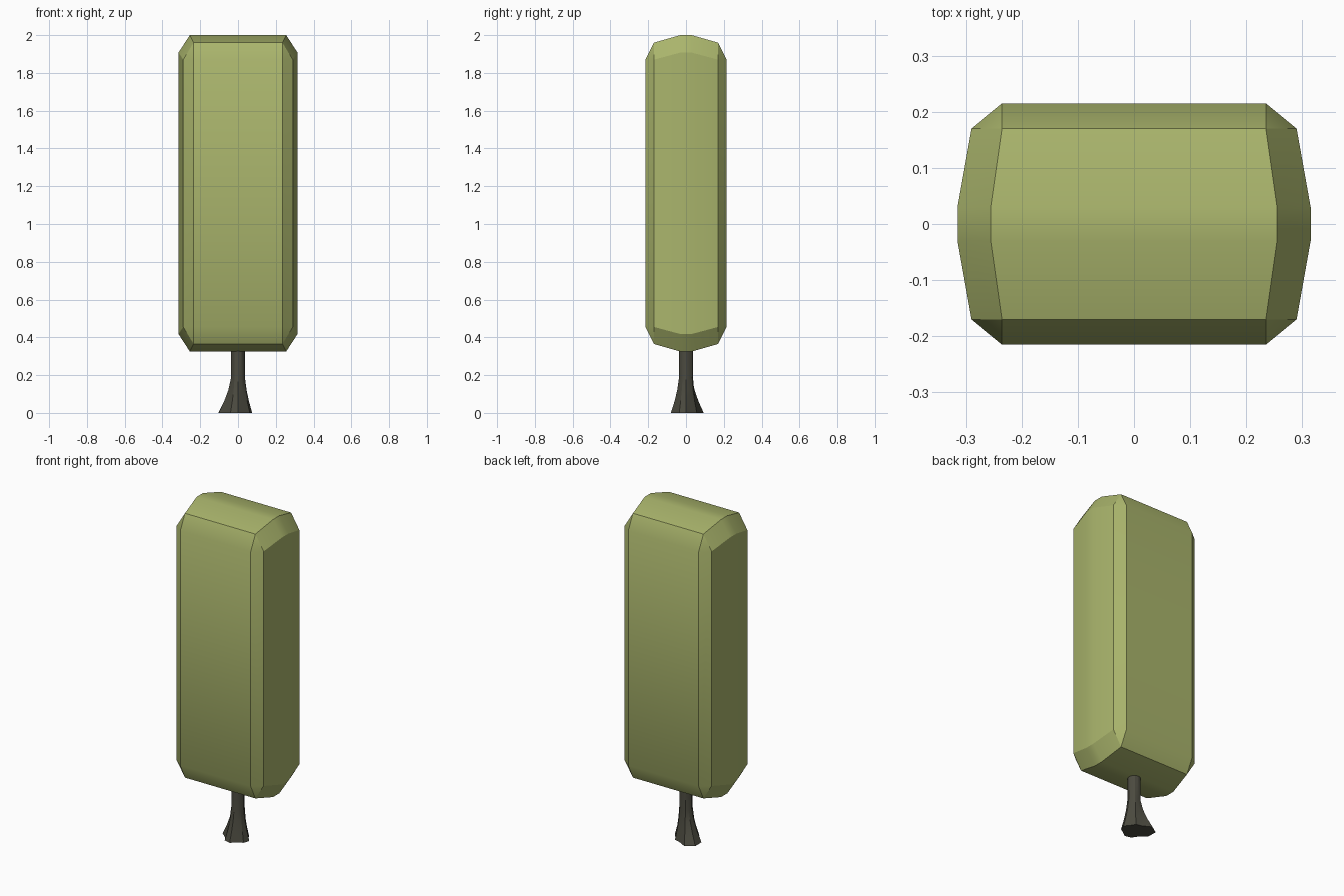
import bpy, bmesh
from math import cos, sin, radians

if "Cube" in bpy.data.objects:
    bpy.data.objects.remove(bpy.data.objects["Cube"])


def finish(name, bm, color, angle):
    bmesh.ops.recalc_face_normals(bm, faces=bm.faces)
    mesh = bpy.data.meshes.new(name)
    bm.to_mesh(mesh)
    bm.free()
    obj = bpy.data.objects.new(name, mesh)
    bpy.context.collection.objects.link(obj)
    mat = bpy.data.materials.new(name + "_colour")
    mat.diffuse_color = (*color, 1)
    mat.use_nodes = True
    mat.node_tree.nodes["Principled BSDF"].inputs["Base Color"].default_value = mat.diffuse_color
    mesh.materials.append(mat)
    bpy.ops.object.select_all(action='DESELECT')
    obj.select_set(True)
    bpy.context.view_layer.objects.active = obj
    bpy.ops.object.shade_smooth_by_angle(angle=radians(angle))
    return obj


# Crown: chamfered block, the convex hull of three mirrored corner sections
# (y, outer x, outer half height, inner x, inner half height)
MID = 1.1625
corners = []
for y, xo, zo, xi, zi in [(0.17, 0.29, 0.7075, 0.235, 0.7975),
                          (0.03, 0.315, 0.745, 0.255, 0.8375)]:
    corners += [(xo, y, zo), (xi, y, zi)]
corners.append((0.235, 0.215, 0.7075))
bm = bmesh.new()
for x, y, z in corners:
    for sx in (-1, 1):
        for sy in (-1, 1):
            for sz in (-1, 1):
                bm.verts.new((sx * x, sy * y, MID + sz * z))
bmesh.ops.convex_hull(bm, input=bm.verts)
bmesh.ops.dissolve_limit(bm, angle_limit=radians(3), verts=bm.verts, edges=bm.edges)
finish("crown", bm, (0.40, 0.46, 0.15), 30)

# Trunk: round stem flaring into an uneven root foot
R = 0.037
foot = [0.075, 0.058, 0.066, 0.065, 0.108, 0.12,
        0.103, 0.072, 0.08, 0.08, 0.064, 0.072]
levels = [(0, 1), (0.06, 0.56), (0.12, 0.22), (0.185, 0), (0.36, 0)]
bm = bmesh.new()
rings = []
for z, f in levels:
    ring = []
    for i, r in enumerate(foot):
        a = radians(30 * i)
        d = R + f * (r - R)
        ring.append(bm.verts.new((d * cos(a), d * sin(a), z)))
    rings.append(ring)
for lo, hi in zip(rings, rings[1:]):
    for i in range(12):
        j = (i + 1) % 12
        bm.faces.new((lo[i], lo[j], hi[j], hi[i]))
bm.faces.new(rings[0][::-1])
bm.faces.new(rings[-1])
finish("trunk", bm, (0.07, 0.068, 0.05), 30)
